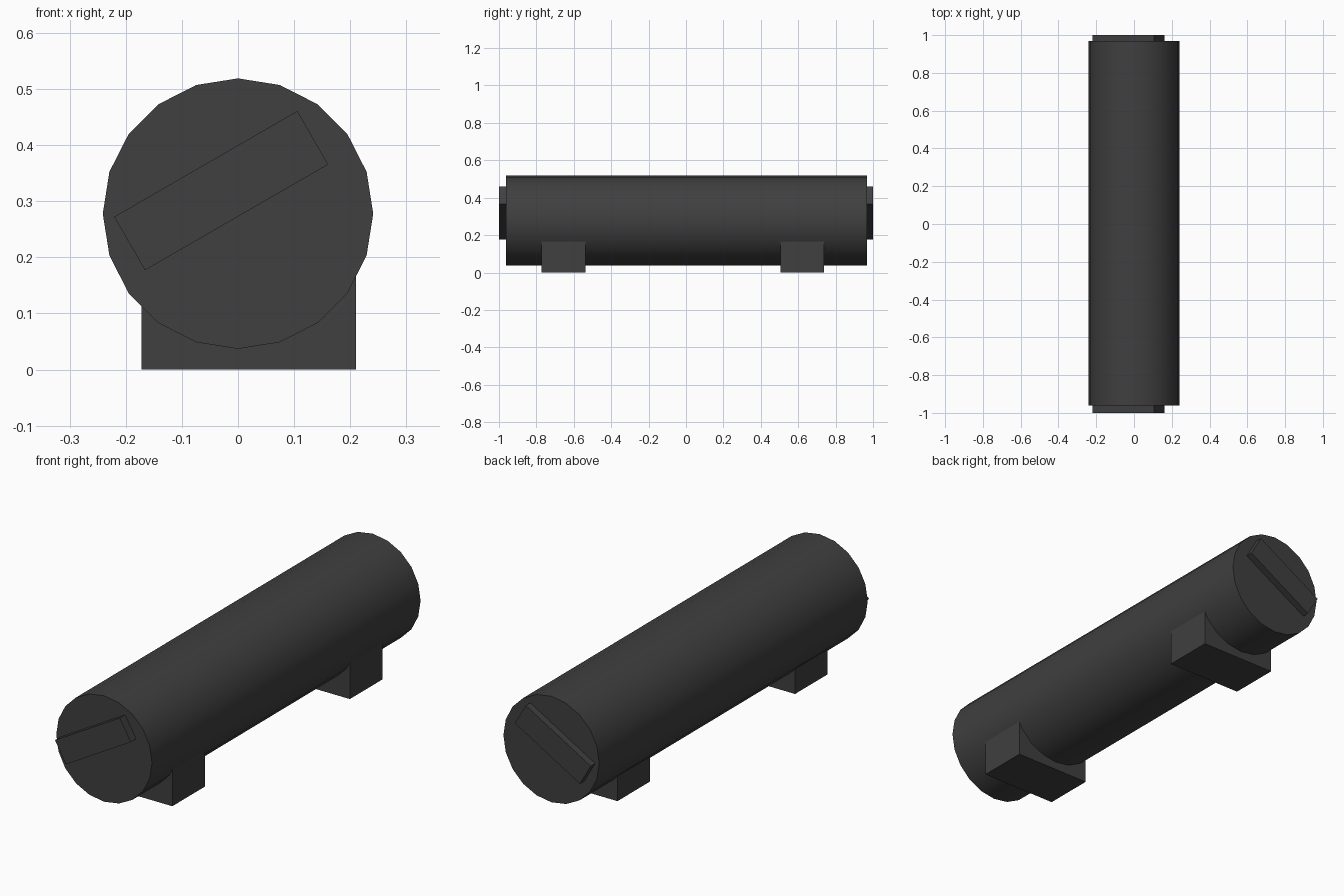
import bpy
from math import radians

cube = bpy.data.objects.get("Cube")
if cube:
    bpy.data.objects.remove(cube, do_unlink=True)

# Single dark metal colour
dark = bpy.data.materials.new("dark_grey")
dark.use_nodes = True
colour = (0.05, 0.05, 0.05, 1)
dark.diffuse_color = colour
dark.node_tree.nodes["Principled BSDF"].inputs["Base Color"].default_value = colour


def box(name, centre, size, tilt=0):
    """Box of the given size, tilted about the y axis."""
    bpy.ops.mesh.primitive_cube_add(size=1, location=centre)
    obj = bpy.context.object
    obj.name = name
    obj.scale = size
    bpy.ops.object.transform_apply(location=False, rotation=False, scale=True)
    obj.rotation_euler.y = tilt
    obj.data.materials.append(dark)
    return obj


# Long twenty-sided tube lying along y
bpy.ops.mesh.primitive_cylinder_add(
    vertices=20, radius=0.241, depth=1.93,
    location=(0, 0.003, 0.278), rotation=(radians(90), 0, 0))
tube = bpy.context.object
tube.name = "tube_body"
tube.data.materials.append(dark)
bpy.ops.object.shade_smooth_by_angle(angle=radians(30))

# Slanted raised bar on each end cap
for name, y in (("front_cap_bar", -0.96), ("back_cap_bar", 0.96)):
    box(name, (-0.03, y, 0.319), (0.377, 0.08, 0.11), radians(-30))

# Mounting feet under the tube
for name, y in (("front_foot", -0.655), ("back_foot", 0.621)):
    box(name, (0.019, y, 0.084), (0.382, 0.234, 0.168))
